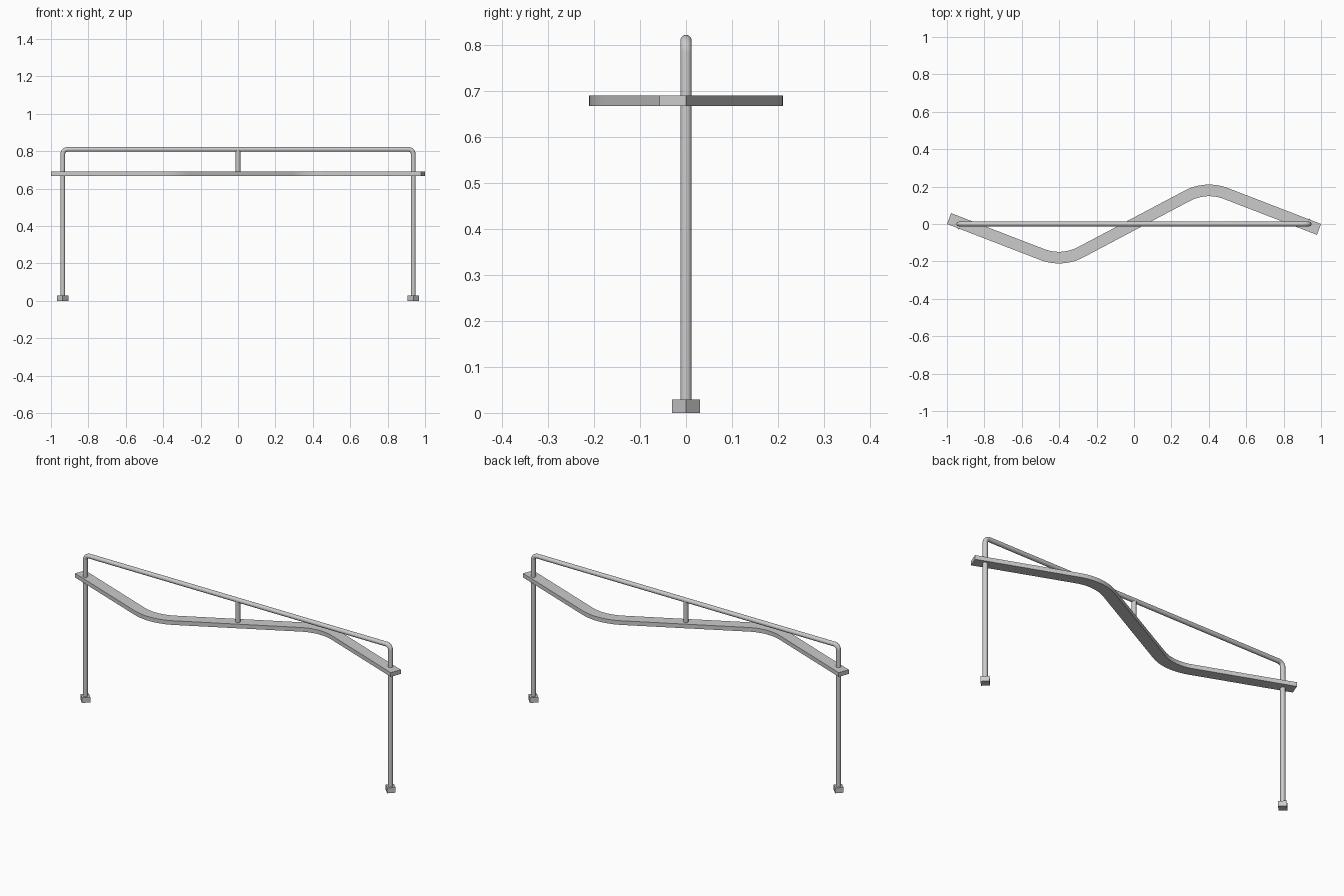
import bpy, bmesh, math
from mathutils import Vector

if "Cube" in bpy.data.objects:
    bpy.data.objects.remove(bpy.data.objects["Cube"])


def fillet(points, radius, steps):
    """Round the inner corners of a polyline with true arcs."""
    pts = [Vector(p) for p in points]
    out = [pts[0]]
    for a, b, c in zip(pts, pts[1:], pts[2:]):
        u, v = (a - b).normalized(), (c - b).normalized()
        half = u.angle(v) / 2
        centre = b + (u + v).normalized() * radius / math.sin(half)
        t = radius / math.tan(half)
        s, e = b + u * t - centre, b + v * t - centre
        ang = s.angle(e)
        for i in range(steps + 1):
            k = i / steps
            out.append(centre + (s * math.sin((1 - k) * ang) + e * math.sin(k * ang)) / math.sin(ang))
    out.append(pts[-1])
    return out


def add_mesh(name, bm):
    bmesh.ops.recalc_face_normals(bm, faces=bm.faces)
    mesh = bpy.data.meshes.new(name)
    bm.to_mesh(mesh)
    bm.free()
    ob = bpy.data.objects.new(name, mesh)
    bpy.context.collection.objects.link(ob)
    return ob


def tube(name, pts, radius):
    curve = bpy.data.curves.new(name, 'CURVE')
    curve.dimensions = '3D'
    curve.bevel_depth = radius
    curve.bevel_resolution = 6
    curve.use_fill_caps = True
    spline = curve.splines.new('POLY')
    spline.points.add(len(pts) - 1)
    for p, co in zip(spline.points, pts):
        p.co = (*co, 1)
    spline.use_smooth = True
    ob = bpy.data.objects.new(name, curve)
    bpy.context.collection.objects.link(ob)
    bpy.ops.object.select_all(action='DESELECT')
    ob.select_set(True)
    bpy.context.view_layer.objects.active = ob
    bpy.ops.object.convert(target='MESH')
    bpy.ops.object.shade_smooth_by_angle(angle=math.radians(40))


POST_X, RAIL_Z, TUBE_R = 0.937, 0.81, 0.0125

# Bent tube frame: two posts and the top rail
tube("tube_frame", fillet([(-POST_X, 0, 0.01), (-POST_X, 0, RAIL_Z),
                           (POST_X, 0, RAIL_Z), (POST_X, 0, 0.01)], 0.026, 8), TUBE_R)

# Short strut linking the rail to the wavy board
tube("centre_strut", [(0, 0, 0.675), (0, 0, RAIL_Z)], TUBE_R)

# Wavy flat board: an S-shaped path widened to a ribbon and thickened
path = fillet([(-0.989, 0.029, 0), (-0.385, -0.204, 0),
               (0.385, 0.204, 0), (0.989, -0.029, 0)], 0.25, 12)
HALF_W, BOTTOM, TOP = 0.031, 0.668, 0.691
bm = bmesh.new()
rings = []
for i, p in enumerate(path):
    d = (path[min(i + 1, len(path) - 1)] - path[max(i - 1, 0)]).normalized()
    n = Vector((-d.y, d.x, 0)) * HALF_W
    rings.append([bm.verts.new((q.x, q.y, z)) for q, z in
                  ((p + n, BOTTOM), (p - n, BOTTOM), (p - n, TOP), (p + n, TOP))])
for a, b in zip(rings, rings[1:]):
    for k in range(4):
        bm.faces.new((a[k], a[(k + 1) % 4], b[(k + 1) % 4], b[k]))
bm.faces.new(rings[0])
bm.faces.new(rings[-1])
add_mesh("wavy_board", bm)

# Square feet turned corner-on under each post
for side, sx in (("left", -1), ("right", 1)):
    bm = bmesh.new()
    bmesh.ops.create_cone(bm, cap_ends=True, segments=4, radius1=0.0305,
                          radius2=0.0305, depth=0.029)
    bmesh.ops.translate(bm, verts=bm.verts, vec=(sx * POST_X, 0, 0.0145))
    # bring one corner onto the x axis
    far = max(bm.verts, key=lambda v: abs(v.co.x - sx * POST_X)).co
    turn = -math.atan2(far.y, far.x - sx * POST_X)
    for v in bm.verts:
        r = Vector((v.co.x - sx * POST_X, v.co.y))
        c, s = math.cos(turn), math.sin(turn)
        v.co.x, v.co.y = sx * POST_X + r.x * c - r.y * s, r.x * s + r.y * c
    add_mesh(side + "_foot", bm)
